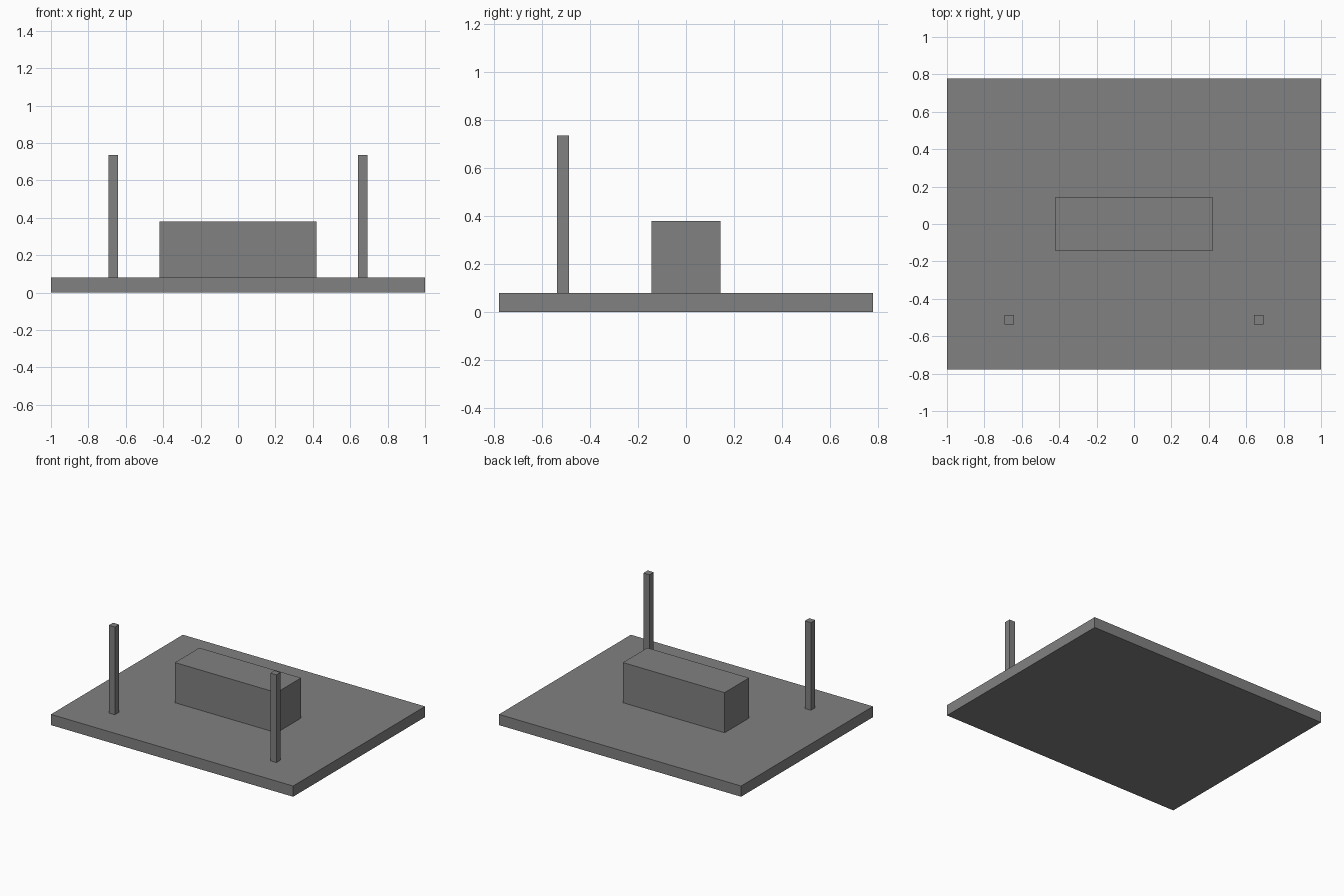
import bpy

if "Cube" in bpy.data.objects:
    bpy.data.objects.remove(bpy.data.objects["Cube"])

grey = bpy.data.materials.new("mid_grey")
grey.diffuse_color = (0.22, 0.22, 0.22, 1)
grey.use_nodes = True
grey.node_tree.nodes["Principled BSDF"].inputs["Base Color"].default_value = grey.diffuse_color


def box(name, x, y, z0, size):
    """Box centred on x, y with its underside at z0."""
    bpy.ops.mesh.primitive_cube_add(size=1, location=(x, y, z0 + size[2] / 2))
    ob = bpy.context.object
    ob.name = name
    ob.scale = size
    bpy.ops.object.transform_apply(location=False, rotation=False, scale=True)
    ob.data.materials.append(grey)
    return ob


BASE_TOP = 0.08

# Ground slab
box("base_slab", 0, 0, 0, (2.0, 1.556, BASE_TOP))

# Central block
box("centre_block", 0, 0, BASE_TOP, (0.84, 0.288, 0.30))

# Pair of square posts near the front edge
for side, sx in (("left", -1), ("right", 1)):
    box(f"{side}_post", sx * 0.667, -0.511, BASE_TOP, (0.05, 0.05, 0.655))
